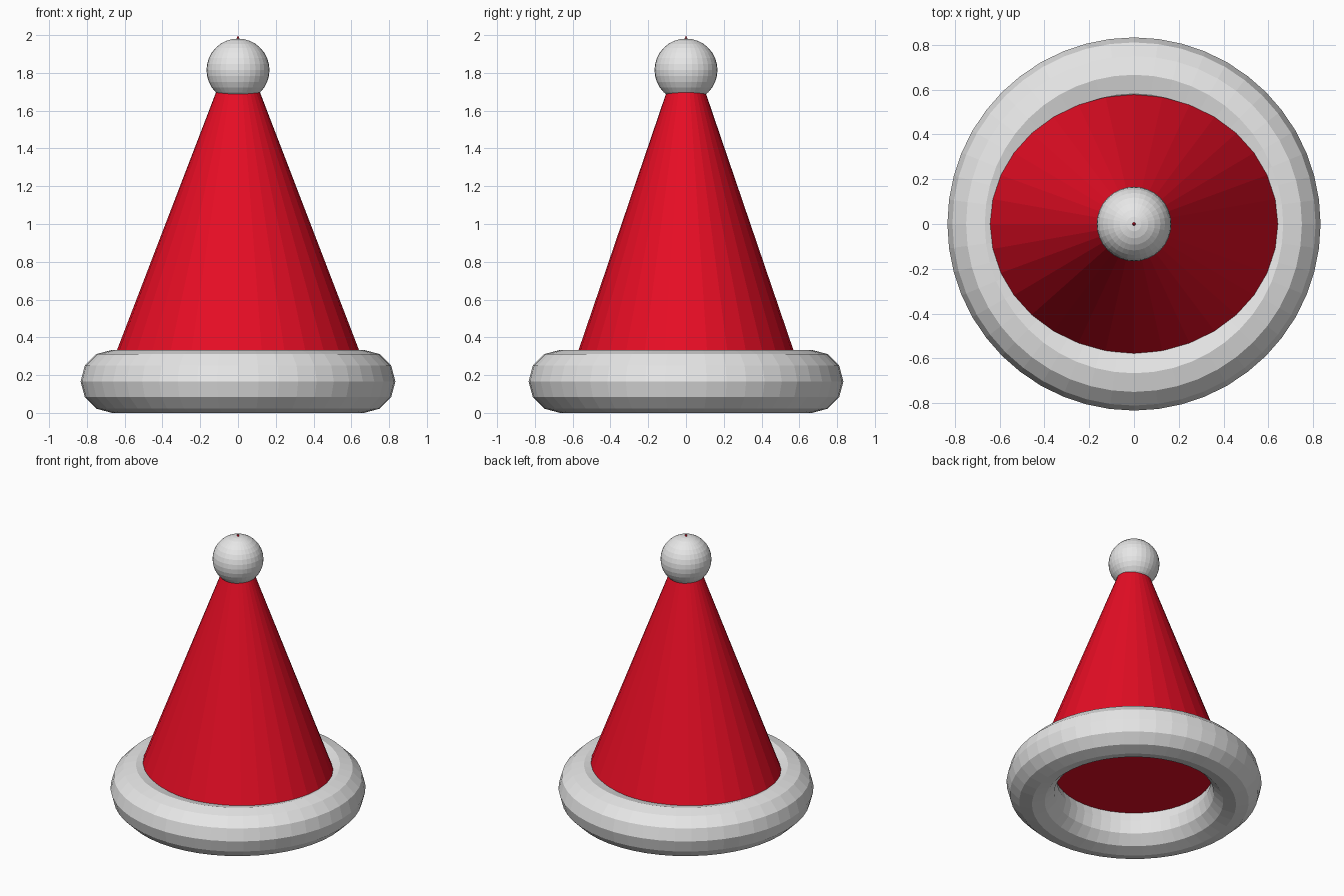
import bpy

if "Cube" in bpy.data.objects:
    bpy.data.objects.remove(bpy.data.objects["Cube"])


def material(name, rgb):
    m = bpy.data.materials.new(name)
    m.diffuse_color = (*rgb, 1.0)
    m.use_nodes = True
    m.node_tree.nodes["Principled BSDF"].inputs["Base Color"].default_value = m.diffuse_color
    return m


def finish(name, mat):
    ob = bpy.context.object
    ob.name = name
    ob.data.materials.clear()
    ob.data.materials.append(mat)
    return ob


red = material("red felt", (0.80, 0.004, 0.018))
white = material("white fur", (0.80, 0.80, 0.80))

# fur brim: faceted ring resting on the ground
R, r = 0.6667, 0.1667
bpy.ops.mesh.primitive_torus_add(major_radius=R, minor_radius=r,
                                 major_segments=48, minor_segments=12,
                                 location=(0, 0, r))
finish("fur_brim", white)

# hat body: oval cone, closed underneath inside the brim
base, top = 0.235, 2.0
bpy.ops.mesh.primitive_cone_add(vertices=32, radius1=1, radius2=0,
                                depth=top - base,
                                location=(0, 0, (base + top) / 2))
finish("hat_cone", red).scale = (0.678, 0.602, 1)

# pompom near the tip, which just pokes through
bpy.ops.mesh.primitive_uv_sphere_add(segments=32, ring_count=16, radius=0.1667,
                                     location=(0, 0, 1.815))
finish("pompom", white)
